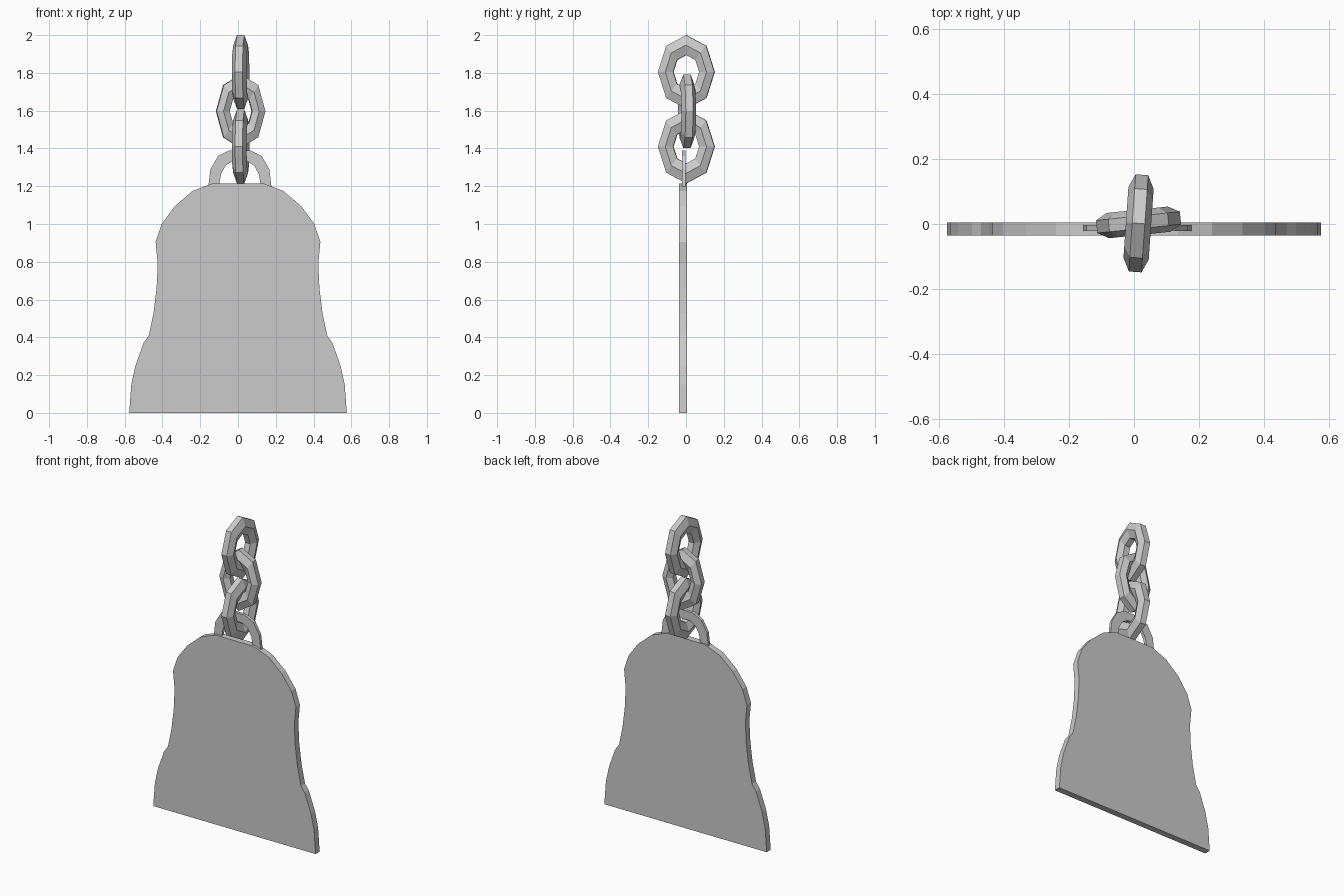
import bpy, bmesh
from math import sin, cos, pi, radians

if "Cube" in bpy.data.objects:
    bpy.data.objects.remove(bpy.data.objects["Cube"])


def make_object(name, bm):
    bmesh.ops.recalc_face_normals(bm, faces=bm.faces)
    mesh = bpy.data.meshes.new(name)
    bm.to_mesh(mesh)
    bm.free()
    obj = bpy.data.objects.new(name, mesh)
    bpy.context.collection.objects.link(obj)
    return obj


def extruded(name, outline, y0, y1):
    """Flat plate from an (x, z) outline, extruded from y0 to y1."""
    bm = bmesh.new()
    front = [bm.verts.new((x, y0, z)) for x, z in outline]
    back = [bm.verts.new((x, y1, z)) for x, z in outline]
    n = len(outline)
    bm.faces.new(front)
    bm.faces.new(back[::-1])
    for i in range(n):
        j = (i + 1) % n
        bm.faces.new((front[i], front[j], back[j], back[i]))
    return make_object(name, bm)


def chain_link(name, half_width, centre, turn):
    """Oval link: eight segments, six-sided section; lies in the YZ plane."""
    major, minor, depth = 8, 6, 0.039
    radial = 0.27 * half_width
    ring = half_width - radial
    stretch = 0.195 / half_width
    bm = bmesh.new()
    rows = []
    for i in range(major):
        a = 2 * pi * i / major
        row = []
        for k in range(minor):
            b = 2 * pi * k / minor
            r = ring + radial * sin(b) / sin(pi / 3)
            row.append(bm.verts.new((depth * cos(b), r * cos(a), r * sin(a) * stretch)))
        rows.append(row)
    for i in range(major):
        p, q = rows[i], rows[(i + 1) % major]
        for k in range(minor):
            m = (k + 1) % minor
            bm.faces.new((p[k], p[m], q[m], q[k]))
    obj = make_object(name, bm)
    obj.location = centre
    obj.rotation_euler.z = radians(turn)
    return obj


# Bell-shaped plate, mirrored half profile
half = [(0.576, 0), (0.565, 0.15), (0.543, 0.25), (0.5, 0.37), (0.472, 0.41),
        (0.447, 0.53), (0.431, 0.66), (0.425, 0.79), (0.436, 0.905),
        (0.404, 1.0), (0.334, 1.095), (0.24, 1.175), (0.135, 1.215)]
extruded("bell_plate", half + [(-x, z) for x, z in reversed(half)], -0.036, 0.005)

# Arched hanger loop
outer = [(0.168, 1.19), (0.156, 1.29), (0.115, 1.36), (0.055, 1.39)]
inner = [(0.113, 1.19), (0.1, 1.265), (0.075, 1.31), (0.035, 1.335)]
cx = 0.01
arch = [(cx + x, z) for x, z in outer] + [(cx - x, z) for x, z in reversed(outer)]
arch += [(cx - x, z) for x, z in inner] + [(cx + x, z) for x, z in reversed(inner)]
extruded("hanger_loop", arch, -0.022, -0.003)

# Three interlocking chain links
chain_link("chain_link_top", 0.15, (0.014, 0.002, 1.805), -4)
chain_link("chain_link_middle", 0.13, (0.014, 0.005, 1.597), -84)
chain_link("chain_link_bottom", 0.15, (0.014, 0.002, 1.41), -4)
